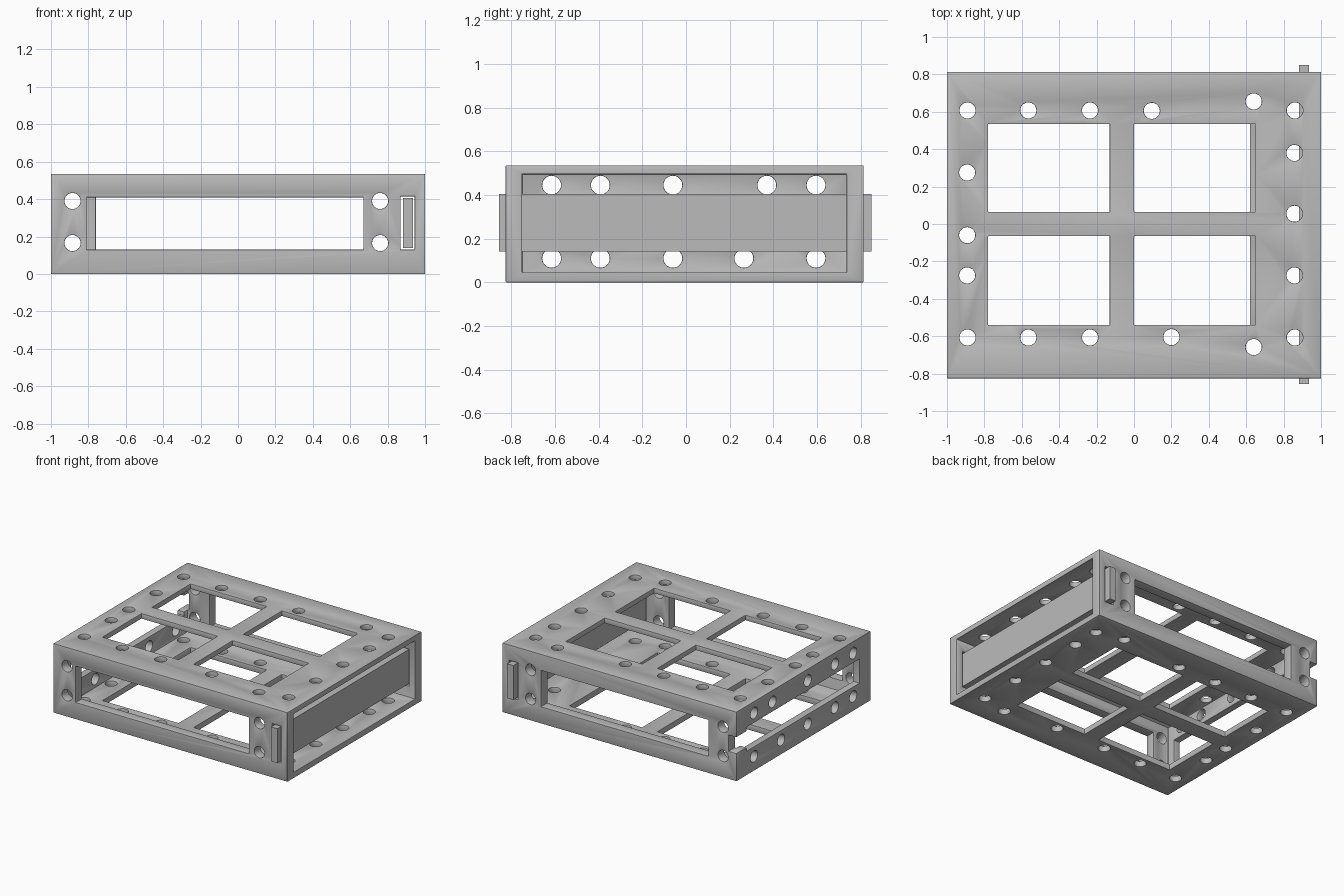
import bpy, bmesh
from math import radians
from mathutils import Matrix, Vector

cube = bpy.data.objects.get("Cube")
if cube:
    bpy.data.objects.remove(cube)

grey = bpy.data.materials.new("plain_grey")
grey.use_nodes = True
grey.diffuse_color = (0.5, 0.5, 0.5, 1)
grey.node_tree.nodes["Principled BSDF"].inputs["Base Color"].default_value = (0.5, 0.5, 0.5, 1)

AXIS_TURN = {
    "X": Matrix.Rotation(radians(90), 4, "Y"),
    "Y": Matrix.Rotation(radians(90), 4, "X"),
    "Z": Matrix.Identity(4),
}
HOLE_R = 0.043


def add_box(bm, x0, x1, y0, y1, z0, z1):
    low, high = Vector((x0, y0, z0)), Vector((x1, y1, z1))
    size = Matrix.Diagonal((high - low).to_4d())
    size[3][3] = 1
    bmesh.ops.create_cube(bm, size=1, matrix=Matrix.Translation((low + high) / 2) @ size)


def add_hole(bm, axis, centre, length):
    bmesh.ops.create_cone(bm, cap_ends=True, segments=28, radius1=HOLE_R, radius2=HOLE_R,
                          depth=length, matrix=Matrix.Translation(centre) @ AXIS_TURN[axis])


def finish(bm, name):
    mesh = bpy.data.meshes.new(name)
    bm.to_mesh(mesh)
    bm.free()
    mesh.materials.append(grey)
    obj = bpy.data.objects.new(name, mesh)
    bpy.context.collection.objects.link(obj)
    return obj


def apply_modifiers(obj):
    graph = bpy.context.evaluated_depsgraph_get()
    mesh = bpy.data.meshes.new_from_object(obj.evaluated_get(graph))
    obj.modifiers.clear()
    obj.data = mesh


def cut(body, bm, name):
    cutter = finish(bm, name)
    cutter.hide_render = True
    mod = body.modifiers.new(name, "BOOLEAN")
    mod.operation = "DIFFERENCE"
    mod.solver = "EXACT"
    mod.object = cutter
    apply_modifiers(body)
    bpy.data.objects.remove(cutter)


# Outer case
bm = bmesh.new()
add_box(bm, -1, 1, -0.825, 0.813, 0, 0.535)
case = finish(bm, "case_frame")

# Hollow interior, open at the +x end
bm = bmesh.new()
add_box(bm, -0.945, 1.1, -0.75, 0.735, 0.045, 0.495)
cut(case, bm, "cavity_cutter")

# Four windows and the screw holes in the top and bottom panels
bm = bmesh.new()
for y0, y1 in ((-0.54, -0.065), (0.065, 0.535)):
    add_box(bm, -0.78, -0.13, y0, y1, -0.1, 0.7)
    add_box(bm, 0, 0.62, y0, y1, -0.1, 0.2)
    add_box(bm, 0, 0.65, y0, y1, 0.3, 0.7)
top_holes = [(x, s * 0.607) for x in (-0.89, -0.565, -0.235, 0.86) for s in (-1, 1)]
top_holes += [(0.095, 0.605), (0.2, -0.605), (0.64, 0.655), (0.64, -0.658)]
top_holes += [(-0.892, y) for y in (0.275, -0.06, -0.275)]
top_holes += [(0.858, y) for y in (0.38, 0.055, -0.275)]
for x, y in top_holes:
    add_hole(bm, "Z", (x, y, 0.25), 1)
cut(case, bm, "panel_cutter")

# Side windows, holes, plate slots and the small corner notch
bm = bmesh.new()
add_box(bm, -0.81, 0.67, -1, -0.5, 0.13, 0.41)
add_box(bm, -0.76, 0.67, 0.5, 1, 0.13, 0.41)
add_box(bm, 0.87, 0.945, -1, 1, 0.13, 0.415)
add_box(bm, -1.1, -0.935, 0.6, 1, 0.215, 0.34)
for x in (-0.885, 0.76):
    for z in (0.165, 0.39):
        add_hole(bm, "Y", (x, 0, z), 2)
cut(case, bm, "side_cutter")

# Long window and two rows of holes in the -x end
bm = bmesh.new()
add_box(bm, -1.1, -0.9, -0.69, 0.69, 0.185, 0.37)
for z, odd_y in ((0.445, 0.37), (0.11, 0.265)):
    for y in (-0.615, -0.392, -0.06, odd_y, 0.595):
        add_hole(bm, "X", (-1, y, z), 0.3)
cut(case, bm, "end_cutter")

# Soften every sharp edge of the case
bevel = case.modifiers.new("edge_bevel", "BEVEL")
bevel.width = 0.006
bevel.segments = 2
bevel.limit_method = "ANGLE"
bevel.angle_limit = radians(40)
apply_modifiers(case)

# Sliding end plate whose ends stick out as tabs
bm = bmesh.new()
add_box(bm, 0.882, 0.935, -0.855, 0.85, 0.14, 0.405)
plate = finish(bm, "end_plate")

for obj in (case, plate):
    bpy.ops.object.select_all(action="DESELECT")
    obj.select_set(True)
    bpy.context.view_layer.objects.active = obj
    bpy.ops.object.shade_smooth_by_angle(angle=radians(30))
